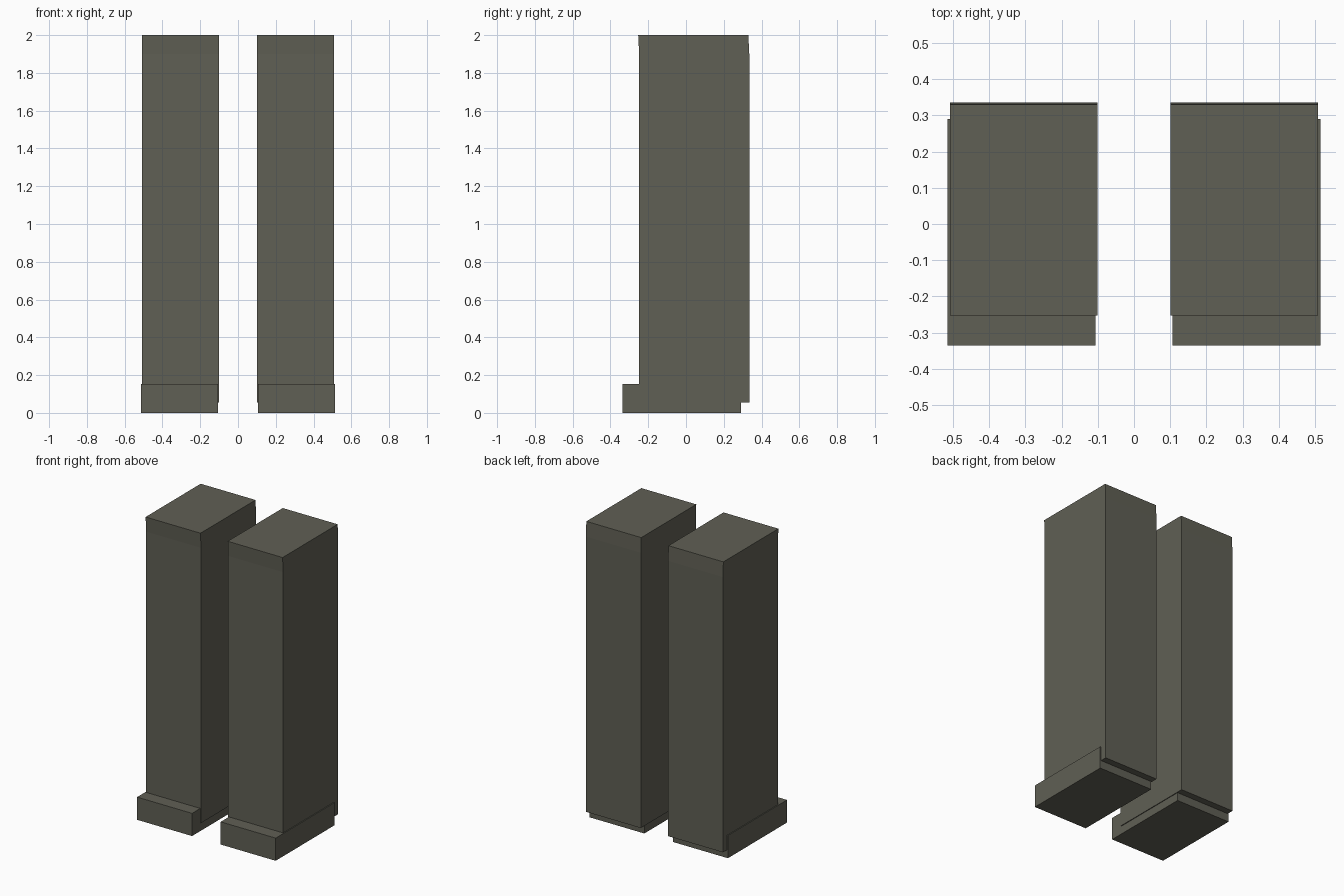
import bpy
import bmesh

cube = bpy.data.objects.get("Cube")
if cube:
    bpy.data.objects.remove(cube, do_unlink=True)

# One drab olive-grey cloth colour
drab = bpy.data.materials.new("drab_olive_grey")
drab.use_nodes = True
colour = (0.117, 0.115, 0.09, 1)
drab.diffuse_color = colour
drab.node_tree.nodes["Principled BSDF"].inputs["Base Color"].default_value = colour


def extrude_profile(name, profile, x_min, x_max):
    """Extrude a side profile of (y, z) points across x."""
    bm = bmesh.new()
    face = bm.faces.new([bm.verts.new((x_min, y, z)) for y, z in profile])
    result = bmesh.ops.extrude_face_region(bm, geom=[face])
    moved = [v for v in result["geom"] if isinstance(v, bmesh.types.BMVert)]
    bmesh.ops.translate(bm, verts=moved, vec=(x_max - x_min, 0, 0))
    bmesh.ops.recalc_face_normals(bm, faces=bm.faces)
    mesh = bpy.data.meshes.new(name)
    bm.to_mesh(mesh)
    bm.free()
    mesh.materials.append(drab)
    obj = bpy.data.objects.new(name, mesh)
    bpy.context.collection.objects.link(obj)


# Leg leans very slightly forward above the hip line
leg_profile = [(-0.248, 0.055), (0.335, 0.055), (0.335, 1.9),
               (0.33, 2.0), (-0.253, 2.0), (-0.248, 1.9)]
foot_profile = [(-0.335, 0), (0.29, 0), (0.29, 0.152), (-0.335, 0.152)]

# Matching leg and foot on each side
for side, sign in (("left", 1), ("right", -1)):
    for part, profile, inner, outer in (("leg", leg_profile, 0.101, 0.508),
                                        ("foot", foot_profile, 0.106, 0.514)):
        x_min, x_max = sorted((sign * inner, sign * outer))
        extrude_profile(f"{side}_{part}", profile, x_min, x_max)
